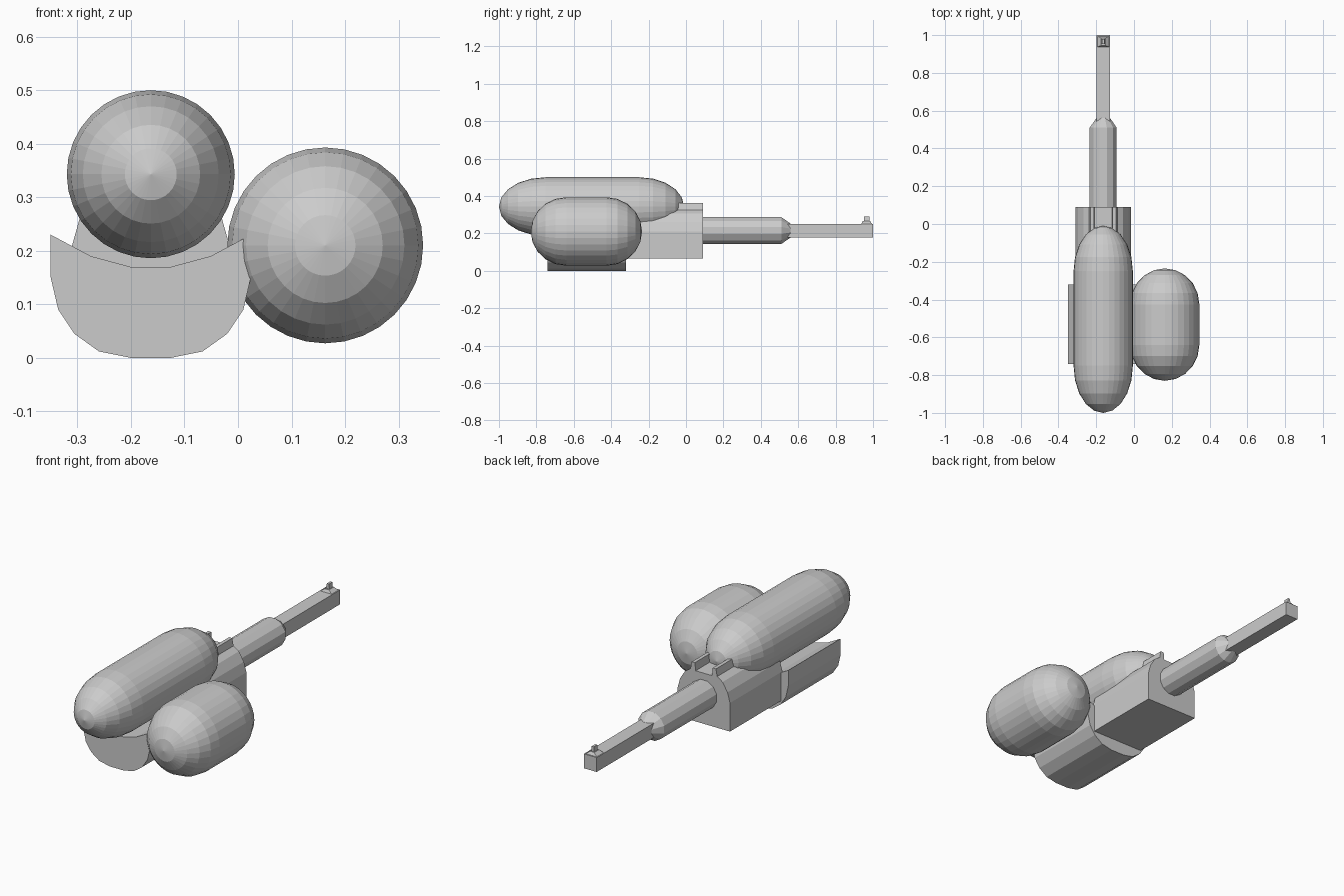
import bpy, bmesh, math

if "Cube" in bpy.data.objects:
    bpy.data.objects.remove(bpy.data.objects["Cube"])

CX = -0.163  # shared centre line of body, barrel and upper tank


def finish(name, bm):
    bmesh.ops.remove_doubles(bm, verts=bm.verts, dist=1e-5)
    bmesh.ops.recalc_face_normals(bm, faces=bm.faces)
    mesh = bpy.data.meshes.new(name)
    bm.to_mesh(mesh)
    bm.free()
    ob = bpy.data.objects.new(name, mesh)
    bpy.context.collection.objects.link(ob)
    return ob


def loft(name, sections):
    """Skin a list of equal-length vertex loops and close the ends."""
    bm = bmesh.new()
    loops = [[bm.verts.new(p) for p in s] for s in sections]
    n = len(loops[0])
    for a, b in zip(loops, loops[1:]):
        for i in range(n):
            j = (i + 1) % n
            bm.faces.new((a[i], a[j], b[j], b[i]))
    bm.faces.new(loops[0])
    bm.faces.new(loops[-1])
    return finish(name, bm)


def ring(x, z, r, y, n, turn=0.0):
    return [(x + r * math.cos(2 * math.pi * (i + turn) / n), y,
             z + r * math.sin(2 * math.pi * (i + turn) / n)) for i in range(n)]


def mirrored(half):
    """Half profile (offset from centre, z), bottom to top, to full outline."""
    return [(CX + x, z) for x, z in half] + [(CX - x, z) for x, z in reversed(half)]


def extrude(name, profile, y0, y1):
    return loft(name, [[(x, y, z) for x, z in profile] for y in (y0, y1)])


def capsule(name, x, z, r, y0, y1, cap0, cap1, n=32, steps=5):
    prof = []
    for i in range(steps + 1):
        a = math.pi / 2 * i / steps
        prof.append((y0 + cap0 * (1 - math.cos(a)), max(r * math.sin(a), 1e-4)))
    for i in range(steps, -1, -1):
        a = math.pi / 2 * i / steps
        prof.append((y1 - cap1 * (1 - math.cos(a)), max(r * math.sin(a), 1e-4)))
    return loft(name, [ring(x, z, q, y, n) for y, q in prof])


# Two pressure tanks
capsule("upper_tank", CX, 0.343, 0.157, -1.0, -0.01, 0.25, 0.24)
capsule("side_tank", 0.163, 0.21, 0.183, -0.83, -0.235, 0.19, 0.19)

# Arched body with two sight rails along the top
extrude("body", mirrored([(0.147, 0.065), (0.147, 0.21), (0.133, 0.26), (0.105, 0.305),
                          (0.075, 0.325), (0.068, 0.362), (0.05, 0.362), (0.046, 0.322)]),
        -0.33, 0.09)

# Rounded cradle under the tanks
extrude("cradle", mirrored([(0.038, 0.0), (0.097, 0.012), (0.143, 0.045), (0.173, 0.09),
                            (0.187, 0.15), (0.187, 0.23), (0.112, 0.19), (0.038, 0.17)]),
        -0.74, -0.32)

# Round barrel shroud tapering to the square barrel
loft("barrel_shroud", [ring(CX, 0.215, r, y, 12, 0.5)
                       for y, r in ((0.06, 0.074), (0.51, 0.074), (0.56, 0.038))])
extrude("barrel", mirrored([(0.036, 0.178), (0.036, 0.251)]), 0.53, 1.0)

# Front sight: low foot and thin post
loft("sight_foot", [[(CX + sx * w, y, z) for sx, y in ((-1, a), (1, a), (1, b), (-1, b))]
                    for w, a, b, z in ((0.034, 0.937, 0.995, 0.249), (0.012, 0.945, 0.985, 0.265))])
extrude("sight_post", mirrored([(0.01, 0.255), (0.006, 0.29)]), 0.953, 0.98)
